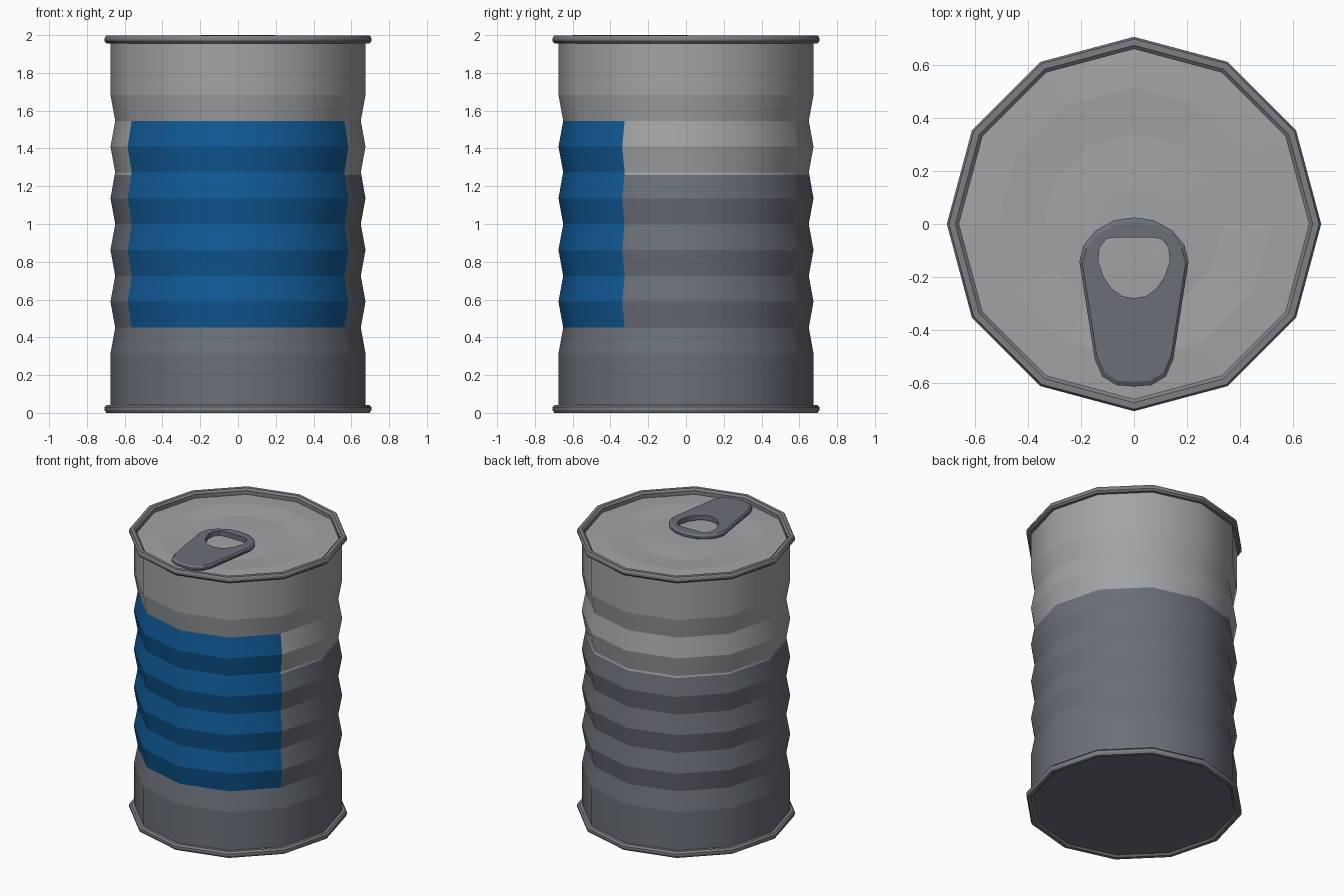
import bpy, bmesh, math

if "Cube" in bpy.data.objects:
    bpy.data.objects.remove(bpy.data.objects["Cube"])

N = 12  # sides of the can


def material(name, rgb):
    m = bpy.data.materials.new(name)
    m.diffuse_color = (*rgb, 1)
    m.use_nodes = True
    m.node_tree.nodes["Principled BSDF"].inputs["Base Color"].default_value = m.diffuse_color
    return m


light = material("light steel", (0.36, 0.37, 0.38))
dark = material("dark steel", (0.145, 0.16, 0.185))
rim_grey = material("rim grey", (0.20, 0.21, 0.225))
blue = material("label blue", (0.005, 0.10, 0.30))


def finish(bm, name, mats):
    bmesh.ops.recalc_face_normals(bm, faces=bm.faces)
    me = bpy.data.meshes.new(name)
    bm.to_mesh(me)
    bm.free()
    for m in mats:
        me.materials.append(m)
    ob = bpy.data.objects.new(name, me)
    bpy.context.collection.objects.link(ob)
    return ob


def bridge(bm, a, b):
    n = len(a)
    return [bm.faces.new((a[i], a[(i + 1) % n], b[(i + 1) % n], b[i])) for i in range(n)]


def lathe(name, profile, mats, closed=False, cap=False, smooth=True, rule=None):
    """Turn an (r, z) profile into a 12-sided ring; level edges stay sharp."""
    bm = bmesh.new()
    rings = [[bm.verts.new((r * math.cos(math.tau * i / N), r * math.sin(math.tau * i / N), z))
              for i in range(N)] for r, z in profile]
    for a, b in zip(rings, rings[1:]):
        bridge(bm, a, b)
    if closed:
        bridge(bm, rings[-1], rings[0])
    if cap:
        bm.faces.new(rings[-1])
    for f in bm.faces:
        f.smooth = smooth
        if rule:
            f.material_index = rule(f.calc_center_median())
    for e in bm.edges:
        if abs(e.verts[0].co.z - e.verts[1].co.z) < 1e-5:
            e.smooth = False
    return finish(bm, name, mats)


# Ribbed body: lower part dark, upper part light, blue label on the front four sides
def body_colour(c):
    if c.y < -0.35 and abs(c.x) < 0.58 and 0.455 < c.z < 1.545:
        return 2
    return 1 if c.z > 1.26 else 0


WIDE, NARROW = 0.675, 0.65
body = [(WIDE, 0.03)]
body += [(WIDE if i % 2 == 0 else NARROW, 0.315 + i * 0.1368) for i in range(11)]
body.append((WIDE, 1.975))
body.append((0.653, 1.26))   # colour break just under a groove
body.sort(key=lambda p: p[1])
lathe("can_body", body, [dark, light, blue], rule=body_colour)

# Rolled rims, mirrored top and bottom
rim = [(0.672, 0.042), (0.695, 0.042), (0.706, 0.03), (0.706, 0.015), (0.698, 0.0),
       (0.674, 0.0), (0.66, 0.012), (0.66, 0.042)]
lathe("bottom_rim", rim, [rim_grey], closed=True)
lathe("top_rim", [(r, 1.998 - z) for r, z in rim], [rim_grey], closed=True)

# Recessed ends: stepped lid and plain base
lathe("lid", [(0.668, 1.958), (0.515, 1.965), (0.34, 1.955), (0.145, 1.962)], [light],
      cap=True, smooth=False)
lathe("base", [(0.668, 0.012), (0.3, 0.012)], [dark], cap=True, smooth=False)


# Pull tab: mirrored outline with a finger hole
outer = [(0, 0.025), (0.075, 0.014), (0.145, -0.025), (0.19, -0.08), (0.206, -0.14),
         (0.148, -0.51), (0.12, -0.575), (0.065, -0.608), (0, -0.613)]
hole = [(0, -0.05), (0.06, -0.05), (0.105, -0.056), (0.13, -0.09), (0.135, -0.14),
        (0.115, -0.20), (0.085, -0.243), (0.045, -0.272), (0, -0.28)]


def mirrored(half):
    return half + [(-x, y) for x, y in half[-2:0:-1]]


bm = bmesh.new()


def tab_ring(half, z, s=1.0, cy=-0.3):
    return [bm.verts.new((x * s, cy + (y - cy) * s, z)) for x, y in mirrored(half)]


tab = [tab_ring(outer, 1.966, 0.94), tab_ring(outer, 1.976), tab_ring(outer, 1.99),
       tab_ring(outer, 2.0, 0.945), tab_ring(hole, 2.0, 1.0), tab_ring(hole, 1.966, 1.0)]
for k in range(len(tab)):
    bridge(bm, tab[k], tab[(k + 1) % len(tab)])
finish(bm, "pull_tab", [dark])
